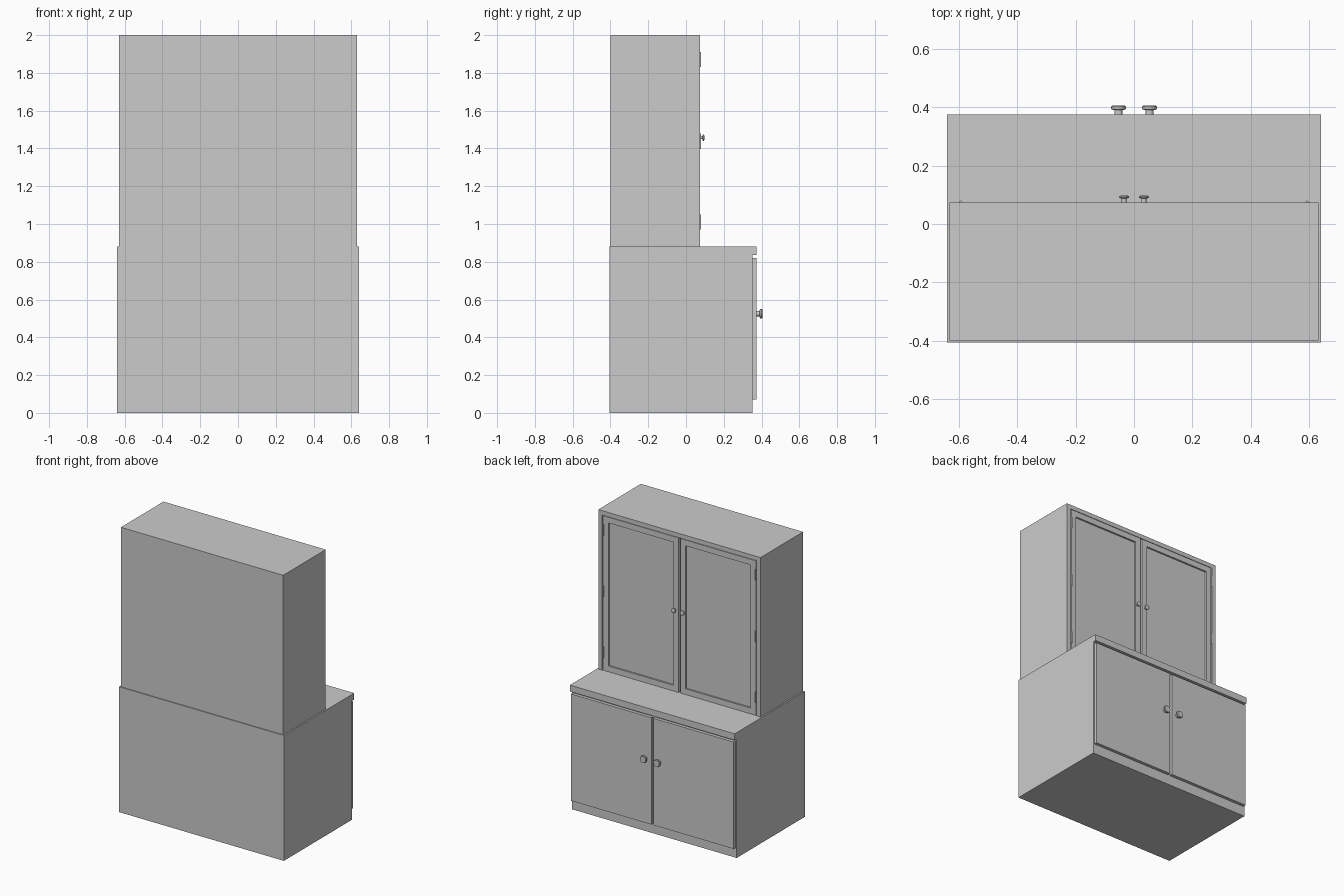
import bpy, bmesh, math
from mathutils import Matrix, Vector

if "Cube" in bpy.data.objects:
    bpy.data.objects.remove(bpy.data.objects["Cube"])


def finish(name, bm):
    bmesh.ops.recalc_face_normals(bm, faces=bm.faces[:])
    me = bpy.data.meshes.new(name)
    bm.to_mesh(me)
    bm.free()
    ob = bpy.data.objects.new(name, me)
    bpy.context.collection.objects.link(ob)
    return ob


def add_box(bm, x, y, z):
    """Box from (min, max) ranges; returns its faces."""
    size = (x[1] - x[0], y[1] - y[0], z[1] - z[0])
    mid = (sum(x) / 2, sum(y) / 2, sum(z) / 2)
    m = Matrix.Translation(mid) @ Matrix.Diagonal((*size, 1))
    verts = bmesh.ops.create_cube(bm, size=1, matrix=m)["verts"]
    return list({f for v in verts for f in v.link_faces})


def box(name, *ranges):
    bm = bmesh.new()
    for r in ranges:
        add_box(bm, *r)
    return finish(name, bm)


def span(s, a, b):
    return (a, b) if s > 0 else (-b, -a)


def smooth(ob):
    bpy.ops.object.select_all(action='DESELECT')
    ob.select_set(True)
    bpy.context.view_layer.objects.active = ob
    bpy.ops.object.shade_smooth_by_angle(angle=math.radians(35))


def knob(name, x, y, z, profile):
    """Turned knob, profile of (radius, depth) spun about the y axis."""
    bm = bmesh.new()
    vs = [bm.verts.new((x + r, y + d, z)) for r, d in profile]
    es = [bm.edges.new(p) for p in zip(vs, vs[1:])]
    bmesh.ops.spin(bm, geom=vs + es, cent=(x, y, z), axis=(0, 1, 0),
                   angle=math.tau, steps=20)
    bmesh.ops.remove_doubles(bm, verts=bm.verts[:], dist=1e-5)
    smooth(finish(name, bm))


def panel_door(name, x, y, z, rail, depth):
    """Door with a sunken centre panel on its +y face."""
    bm = bmesh.new()
    front = max(add_box(bm, x, y, z), key=lambda f: f.calc_center_median().y)
    bmesh.ops.recalc_face_normals(bm, faces=bm.faces[:])
    bmesh.ops.inset_region(bm, faces=[front], thickness=rail)
    panel = bmesh.ops.extrude_face_region(bm, geom=[front])["geom"]
    bmesh.ops.delete(bm, geom=[front], context='FACES_ONLY')
    bmesh.ops.translate(bm, vec=Vector((0, -depth, 0)),
                        verts=[g for g in panel if isinstance(g, bmesh.types.BMVert)])
    finish(name, bm)


# Lower cabinet and worktop
box("lower_carcass", ((-.64, .64), (-.405, .352), (0, .835)))
box("worktop", ((-.64, .64), (-.405, .374), (.835, .88)))

# Upper cabinet: body plus face frame around the inset doors
box("upper_carcass", ((-.63, .63), (-.399, .05), (.88, 2)))
box("upper_frame",
    ((-.63, -.6), (.05, .073), (.88, 2)),
    ((.6, .63), (.05, .073), (.88, 2)),
    ((-.6, .6), (.05, .073), (1.97, 2)))

big = [(0, 0), (.014, 0), (.014, .015), (.023, .017), (.025, .020),
       (.025, .027), (.022, .031), (0, .031)]
small = [(0, 0), (.008, 0), (.008, .014), (.016, .016), (.017, .019),
         (.016, .022), (.012, .024), (0, .025)]

for s, side in ((-1, "left"), (1, "right")):
    # Lower slab doors
    box(f"lower_door_{side}", (span(s, .008, .632), (.352, .374), (.07, .82)))
    knob(f"lower_knob_{side}", s * .053, .374, .525, big)
    # Upper panelled doors
    panel_door(f"upper_door_{side}", span(s, .007, .593), (.05, .073),
               (.882, 1.967), .057, .012)
    knob(f"upper_knob_{side}", s * .034, .073, 1.457, small)
    # Hinge barrels
    for i, z in enumerate((1.01, 1.438, 1.87)):
        bm = bmesh.new()
        bmesh.ops.create_cone(bm, cap_ends=True, segments=12, radius1=.005,
                              radius2=.005, depth=.08,
                              matrix=Matrix.Translation((s * .592, .075, z)))
        smooth(finish(f"hinge_{side}_{i + 1}", bm))
